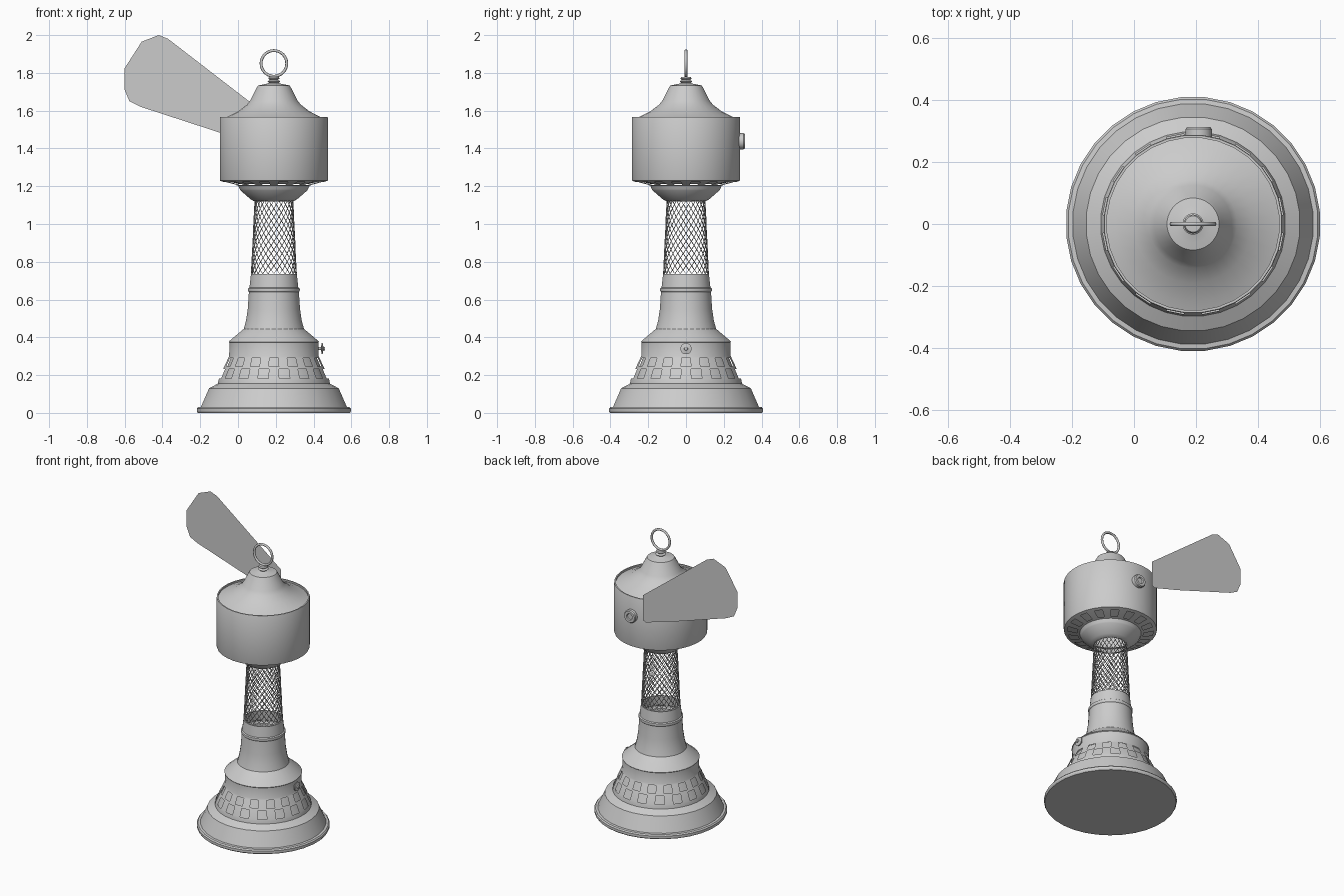
import bpy, bmesh, math
from mathutils import Matrix

if "Cube" in bpy.data.objects:
    bpy.data.objects.remove(bpy.data.objects["Cube"])

AX = 0.19          # x of the tower axis
SEG = 32


def finish(name, bm, smooth=True, matrix=None):
    bmesh.ops.remove_doubles(bm, verts=bm.verts, dist=1e-5)
    if smooth:
        bmesh.ops.recalc_face_normals(bm, faces=bm.faces)
    me = bpy.data.meshes.new(name)
    bm.to_mesh(me)
    bm.free()
    if smooth:
        me.polygons.foreach_set("use_smooth", [True] * len(me.polygons))
        me.set_sharp_from_angle(angle=math.radians(30))
    ob = bpy.data.objects.new(name, me)
    bpy.context.collection.objects.link(ob)
    ob.matrix_world = matrix or Matrix.Translation((AX, 0, 0))
    return ob


def lathe(name, profile, holes=None, seg=SEG, matrix=None):
    """Revolve (r, z) points; holes maps a band to the parity of its open cells."""
    holes = holes or {}
    bm = bmesh.new()
    rings = []
    for r, z in profile:
        if r == 0:
            rings.append([bm.verts.new((0, 0, z))] * seg)
        else:
            rings.append([bm.verts.new((r * math.cos(2 * math.pi * (j + .5) / seg),
                                        r * math.sin(2 * math.pi * (j + .5) / seg), z))
                          for j in range(seg)])
    for i in range(len(rings) - 1):
        for j in range(seg):
            if i in holes and j % 2 == holes[i]:
                continue
            k = (j + 1) % seg
            quad = [rings[i][j], rings[i][k], rings[i + 1][k], rings[i + 1][j]]
            bm.faces.new(list(dict.fromkeys(quad)))
    return finish(name, bm, matrix=matrix)


# Base with two staggered rows of windows, and a backing wall behind them
lathe("base", [(0, 0), (.405, 0), (.41, .008), (.41, .022), (.403, .03), (.388, .032),
               (.345, .13), (.298, .155), (.295, .172), (.292, .182), (.270, .232),
               (.264, .245), (.243, .29), (.238, .30), (.236, .372), (.24, .376), (.235, .382),
               (.16, .445), (.148, .49), (.139, .55), (.133, .64)], {9: 0, 11: 1})
lathe("window_backing", [(.282, .165), (.225, .30)])

# Lower neck with a raised band
lathe("neck", [(.133, .64), (.137, .645), (.138, .652), (.137, .659), (.130, .664),
               (.122, .735), (.115, .735)])

# Open diamond lattice column
N, ROWS, Z0, Z1 = 24, 18, .735, 1.125
bm = bmesh.new()
grid = []
for i in range(ROWS + 1):
    t = i / ROWS
    r = .119 - .019 * t
    grid.append([bm.verts.new((r * math.cos(2 * math.pi * (j + .5 * (i % 2)) / N),
                               r * math.sin(2 * math.pi * (j + .5 * (i % 2)) / N),
                               Z0 + (Z1 - Z0) * t)) for j in range(N)])
for i in range(ROWS - 1):
    for j in range(N):
        a, b = (j, j - 1) if i % 2 == 0 else ((j + 1) % N, j)
        bm.faces.new((grid[i][j], grid[i + 1][a], grid[i + 2][j], grid[i + 1][b]))
lattice = finish("lattice_column", bm)
wire = lattice.modifiers.new("wire", "WIREFRAME")
wire.thickness = .006
wire.use_even_offset = False

# Collar, head drum with vented underside, and rim
lathe("head", [(.095, 1.12), (.108, 1.122), (.125, 1.132), (.178, 1.178), (.182, 1.185),
               (.19, 1.203), (.205, 1.207), (.265, 1.222), (.286, 1.229), (.288, 1.235),
               (.288, 1.562), (.286, 1.566), (.278, 1.566), (.278, 1.55)], {6: 0})
lathe("vent_backing", [(.19, 1.213), (.275, 1.234)])

# Bell-shaped roof and finial
lathe("roof", [(.278, 1.555), (.25, 1.566), (.19, 1.596), (.142, 1.633), (.125, 1.655),
               (.092, 1.72), (.084, 1.733), (.06, 1.738), (.04, 1.742), (.025, 1.747),
               (.034, 1.755), (.022, 1.763), (.030, 1.77), (.026, 1.778), (0, 1.78)])

# Hanging ring
bpy.ops.mesh.primitive_torus_add(major_segments=32, minor_segments=10, major_radius=.068,
                                 minor_radius=.0075, location=(AX, 0, 1.85),
                                 rotation=(math.pi / 2, 0, 0))
ring = bpy.context.object
ring.name = "top_ring"
bpy.ops.object.shade_smooth()

# Switch knob at the side of the base
side = Matrix.Translation((AX, 0, .34)) @ Matrix.Rotation(math.pi / 2, 4, 'Y')
lathe("side_knob", [(.008, .22), (.008, .25), (.030, .252), (.030, .258), (.01, .262),
                    (.009, .27), (0, .271)], seg=16, matrix=side)

# Hub on the back of the head
back = Matrix.Translation((AX + .018, 0, 1.438)) @ Matrix.Rotation(-math.pi / 2, 4, 'X')
lathe("back_hub", [(.043, .27), (.043, .305), (.038, .312), (.022, .312), (.018, .305),
                   (0, .305)], seg=20, matrix=back)

# Single flat blade behind the head
bm = bmesh.new()
outline = [(.11, 1.61), (-.37, 1.98), (-.42, 2.0), (-.51, 1.965), (-.60, 1.825), (-.60, 1.71),
           (-.575, 1.65), (-.52, 1.622), (-.10, 1.485), (.09, 1.43), (.11, 1.44)]
bm.faces.new([bm.verts.new((x, .305, z)) for x, z in outline])
finish("blade", bm, smooth=False, matrix=Matrix.Identity(4))
